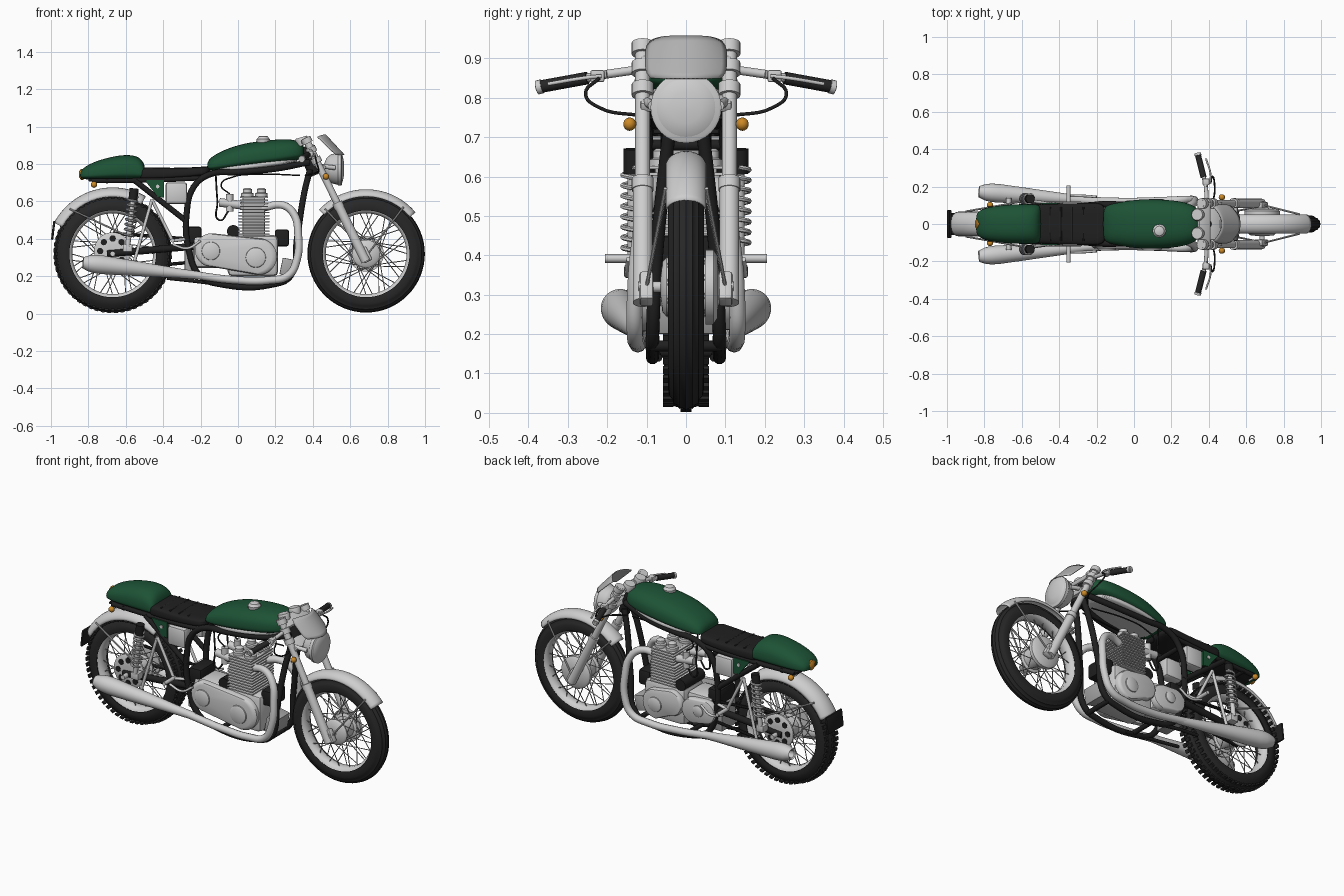
import bpy, bmesh, math
from math import sin, cos, pi, tau
from mathutils import Vector, Matrix

if "Cube" in bpy.data.objects:
    bpy.data.objects.remove(bpy.data.objects["Cube"])


def material(name, rgb, rough=0.5):
    m = bpy.data.materials.new(name)
    m.use_nodes = True
    m.diffuse_color = (*rgb, 1)
    bsdf = m.node_tree.nodes["Principled BSDF"]
    bsdf.inputs["Base Color"].default_value = (*rgb, 1)
    bsdf.inputs["Roughness"].default_value = rough
    return m


SILVER = material("silver", (.62, .62, .62))
STEEL = material("dull steel", (.4, .4, .4))
BLACK = material("black", (.014, .014, .014))
RUBBER = material("rubber", (.02, .02, .02))
GREEN = material("green paint", (.012, .085, .036))
AMBER = material("amber", (.6, .25, .02))
SMOKE = material("screen grey", (.45, .45, .45))


def finish(name, bm, mat, angle=40):
    bmesh.ops.recalc_face_normals(bm, faces=bm.faces)
    me = bpy.data.meshes.new(name)
    bm.to_mesh(me)
    bm.free()
    me.materials.append(mat)
    me.shade_smooth()
    me.set_sharp_from_angle(angle=math.radians(angle))
    ob = bpy.data.objects.new(name, me)
    bpy.context.collection.objects.link(ob)
    return ob


def skin(bm, rings, closed=True, caps=True):
    rows = [[bm.verts.new(p) for p in ring] for ring in rings]
    n = len(rows[0])
    for a, b in zip(rows, rows[1:]):
        for i in range(n if closed else n - 1):
            j = (i + 1) % n
            bm.faces.new((a[i], a[j], b[j], b[i]))
    if caps:
        bm.faces.new(rows[0])
        bm.faces.new(rows[-1])


def turned(name, origin, axis, profile, mat, seg=32, caps=True):
    """Lathe (distance along axis, radius) pairs."""
    q = Vector((0, 0, 1)).rotation_difference(Vector(axis))
    bm = bmesh.new()
    skin(bm, [[Vector(origin) + q @ Vector((r * cos(tau * i / seg), r * sin(tau * i / seg), t))
               for i in range(seg)] for t, r in profile], caps=caps)
    return finish(name, bm, mat)


def rods(name, pairs, r, mat, seg=12):
    bm = bmesh.new()
    for a, b in pairs:
        a, b = Vector(a), Vector(b)
        rot = (b - a).to_track_quat('Z', 'Y').to_matrix().to_4x4()
        bmesh.ops.create_cone(bm, cap_ends=True, segments=seg, radius1=r, radius2=r,
                              depth=(b - a).length, matrix=Matrix.Translation((a + b) / 2) @ rot)
    return finish(name, bm, mat)


def boxes(name, items, mat, bevel=.004):
    """Boxes given as (centre, size, tilt about y)."""
    bm = bmesh.new()
    for c, s, tilt in items:
        bmesh.ops.create_cube(bm, size=1, matrix=Matrix.Translation(c) @ Matrix.Rotation(tilt, 4, 'Y')
                              @ Matrix.Diagonal((*s, 1)))
    if bevel:
        bmesh.ops.bevel(bm, geom=bm.edges[:], offset=bevel, segments=2, affect='EDGES', profile=.5)
    return finish(name, bm, mat)


def tube(name, pts, r, mat, radii=None, res=3):
    cu = bpy.data.curves.new(name, 'CURVE')
    cu.dimensions, cu.bevel_depth, cu.bevel_resolution = '3D', r, res
    cu.resolution_u, cu.use_fill_caps = 6, True
    sp = cu.splines.new('BEZIER')
    sp.bezier_points.add(len(pts) - 1)
    for i, (bp, p) in enumerate(zip(sp.bezier_points, pts)):
        bp.co, bp.handle_left_type, bp.handle_right_type = p, 'AUTO', 'AUTO'
        bp.radius = radii[i] if radii else 1
    tmp = bpy.data.objects.new(name + " path", cu)
    bpy.context.collection.objects.link(tmp)
    bm = bmesh.new()
    bm.from_mesh(tmp.to_mesh())
    bpy.data.objects.remove(tmp)
    return finish(name, bm, mat)


def capsule(name, a, b, y0, y1, mat):
    """Rounded cover around two circles (x, z, radius)."""
    ring = [(x + r * cos(t0 + pi * i / 14), z + r * sin(t0 + pi * i / 14))
            for (x, z, r), t0 in ((a, pi / 2), (b, -pi / 2)) for i in range(15)]
    cx, cz = (a[0] + b[0]) / 2, (a[1] + b[1]) / 2
    bm = bmesh.new()
    skin(bm, [[(cx + (x - cx) * k, y0 + (y1 - y0) * t, cz + (z - cz) * k) for x, z in ring]
              for t, k in ((0, 1), (.6, 1), (.9, .95), (1, .87))])
    return finish(name, bm, mat)


def body(name, stations, mat, belly=.3, power=2.5):
    """Loft of (x, bottom, top, half width) sections."""
    def arc(v):
        return math.copysign(abs(v) ** (2 / power), v)
    bm = bmesh.new()
    rings = []
    for x, lo, hi, w in stations:
        mid = lo + belly * (hi - lo)
        rings.append([(x, w * arc(cos(t)), mid + (hi - mid if sin(t) > 0 else mid - lo) * arc(sin(t)))
                      for t in (tau * i / 24 for i in range(24))])
    skin(bm, rings)
    ob = finish(name, bm, mat, 80)
    ob.modifiers.new("smooth", 'SUBSURF').levels = 2
    return ob


def fender(name, cx, radius, w, start, end):
    bm = bmesh.new()
    rings = []
    for i in range(33):
        a = math.radians(start + (end - start) * i / 32)
        row = [(w * sin(t), radius - w * .75 * (1 - cos(t))) for t in (pi / 2 * k / 6 for k in range(-6, 7))]
        rings.append([(cx + r * cos(a), y, AXLE + r * sin(a)) for y, r in row])
    skin(bm, rings, closed=False, caps=False)
    finish(name, bm, SILVER).modifiers.new("thickness", 'SOLIDIFY').thickness = .005


def wheel(label, cx, w, ribs, hub):
    # Tyre with grooved tread
    prof = [(-w * .7, .24)]
    for i in range(ribs):
        t = -1.9 + 3.8 * i / (ribs - 1)
        cut = .004 if i % 2 and abs(t) < 1.2 else 0
        prof.append(((w - cut) * sin(t), .252 + (.062 - cut) * cos(t)))
    prof.append((w * .7, .24))
    turned(label + "_tyre", (cx, 0, AXLE), (0, 1, 0), prof, RUBBER, 64, caps=False)
    turned(label + "_rim", (cx, 0, AXLE), (0, 1, 0),
           [(-.037, .252), (-.04, .244), (-.034, .228), (-.016, .216), (.016, .216), (.034, .228),
            (.04, .244), (.037, .252)], SILVER, 64, caps=False)
    # Laced spokes
    pairs = []
    for i in range(40):
        a, s = tau * i / 40, 1 if i % 2 else -1
        b = a + (.75 if i % 4 < 2 else -.75)
        pairs.append(((cx + hub * cos(b), s * .045, AXLE + hub * sin(b)),
                      (cx + .222 * cos(a), s * .012, AXLE + .222 * sin(a))))
    rods(label + "_spokes", pairs, .0025, STEEL, 6)
    turned(label + "_hub", (cx, 0, AXLE), (0, 1, 0),
           [(-.065, .02), (-.06, hub * .85), (-.05, hub), (-.044, hub), (-.038, hub * .8), (.038, hub * .8),
            (.044, hub), (.05, hub), (.06, hub * .85), (.065, .02)], SILVER)


AXLE, FX, RX = .32, .685, -.67
wheel("front", FX, .046, 21, .075)
wheel("rear", RX, .056, 13, .07)
blocks = bmesh.new()
for i in range(56):
    for y, r in ((-.045, .299), (0, .312), (.045, .299)):
        turn = Matrix.Rotation(tau * (i + (y == 0) * .5) / 56, 4, 'Y')
        bmesh.ops.create_cube(blocks, size=1, matrix=Matrix.Translation((RX, 0, AXLE)) @ turn
                              @ Matrix.Translation((0, y, r)) @ Matrix.Diagonal((.02, .027, .011, 1)))
finish("rear_tread_blocks", blocks, RUBBER)
rods("axles", [((FX, -.12, AXLE), (FX, .12, AXLE)), ((RX, -.14, AXLE), (RX, .14, AXLE))], .014, SILVER)

# Fenders, flap and stays
fender("front_fender", FX, .345, .052, 40, 137)
fender("rear_fender", RX, .355, .066, 60, 152)
boxes("rear_flap", [((-.988, 0, .445), (.012, .15, .1), .12)], BLACK)
for s in (-1, 1):
    rods("fender_stays", [((FX + dx, s * .052, z), (FX + .01, s * .1, AXLE)) for dx, z in ((-.22, .56), (.2, .57))]
         + [((-.9, s * .067, .56), (-.6, s * .12, .42))], .005, SILVER, 8)

# Tank, seat and tail
body("fuel_tank", [(-.165, .775, .8, .06), (-.155, .765, .83, .1), (-.1, .765, .865, .112), (0, .775, .905, .132),
                   (.12, .79, .925, .134), (.24, .805, .935, .125), (.31, .82, .93, .105), (.345, .83, .91, .08),
                   (.352, .85, .89, .05)], GREEN)
body("tank_base", [(-.14, .757, .785, .09), (0, .765, .8, .122), (.15, .782, .815, .124), (.33, .808, .845, .085)],
     SILVER, .5, 4)
turned("filler_cap", (.135, -.037, .915), (0, 0, 1), [(0, .034), (.018, .036), (.024, .03), (.032, .026), (.036, .015)],
       SILVER, 12)
body("seat_pad", [(-.53, .72, .775, .1), (-.51, .715, .785, .107), (-.35, .72, .778, .11), (-.2, .735, .785, .115),
                  (-.145, .745, .79, .105)], BLACK, .4, 4)
rods("seat_ribs", [((x, -.09, .777), (x, .09, .777)) for x in (-.45, -.39, -.33, -.27, -.21)], .005, RUBBER, 8)
body("tail_hump", [(-.845, .73, .75, .04), (-.835, .72, .775, .07), (-.78, .715, .81, .092), (-.68, .715, .84, .104),
                   (-.59, .715, .853, .108), (-.525, .715, .84, .106), (-.5, .72, .8, .1), (-.497, .73, .77, .07)], GREEN)
boxes("seat_base", [((-.62, 0, .715), (.36, .17, .015), 0)], BLACK)
turned("tail_light", (-.825, 0, .745), (-1, 0, 0), [(0, .03), (.015, .029), (.025, .015)], AMBER, 16)

# Fork, steering and front lighting
def fork(z, y=0.0):
    return (.36 + (.94 - z) * .49, y, z)


for s in (-1, 1):
    y = s * .11
    rods("fork_tube", [(fork(.94, y), fork(.5, y))], .019, SILVER, 24)
    rods("fork_slider", [(fork(.585, y), fork(.28, y))], .025, SILVER, 24)
    rods("fork_collars", [(fork(z + .014, y), fork(z - .014, y)) for z in (.925, .875, .82, .58)], .028, SILVER, 20)
    boxes("axle_lug", [((FX - .005, s * .1, .315), (.05, .035, .08), -.46)], SILVER, .008)
    rods("handlebar", [((.39, s * .11, .873), (.385, s * .2, .86)), ((.385, s * .2, .86), (.34, s * .38, .826))],
         .011, SILVER)
    rods("grip", [((.372, s * .25, .85), (.343, s * .365, .829))], .016, RUBBER, 16)
    rods("grip_end", [((.343, s * .365, .829), (.34, s * .378, .826))], .018, SILVER, 16)
    boxes("lever_clamp", [((.385, s * .225, .855), (.035, .035, .03), 0)], SILVER)
    tube("lever", [(.405, s * .215, .855), (.41, s * .26, .85), (.385, s * .35, .835)], .005, SILVER)
    tube("control_cable", [(.41, s * .22, .85), (.42, s * .255, .81), (.43, s * .22, .775), (.42, s * .12, .755),
                           (.36, s * .04, .74)], .0045, BLACK)
    turned("gauge", (.35, s * .05, .9), (-.3, 0, 1), [(0, .03), (.035, .034), (.045, .03)], SILVER, 24)
    rods("signal_stem", [((.46, s * .1, .733), (.47, s * .135, .733)), ((-.77, s * .05, .69), (-.77, s * .095, .69))],
         .006, SILVER)
    for x, yy, z in ((.47, .143, .733), (-.77, .102, .69)):
        turned("signal_lamp", (x, s * yy - .016, z), (0, 1, 0),
               [(.016 - .016 * cos(t), .001 + .016 * sin(t)) for t in (pi * i / 8 for i in range(9))], AMBER, 16)
    rods("headlight_bracket", [(fork(.79, s * .1), (.52, s * .085, .78))], .012, SILVER)
boxes("fork_yokes", [((.375, 0, .905), (.07, .23, .022), .46), ((.435, 0, .79), (.07, .23, .025), .46)], SILVER)
rods("steering_head", [((.35, 0, .89), (.41, 0, .74))], .032, BLACK, 20)
turned("headlight_shell", (.46, 0, .775), (1, 0, 0), [(0, .025), (.012, .055), (.035, .076), (.07, .085), (.075, .09),
                                                      (.092, .09), (.096, .084)], SILVER)
turned("headlight_lens", (.55, 0, .775), (1, 0, 0), [(0, .083), (.009, .07), (.016, .04), (.018, .005)], SILVER)

# Fly screen, curved with rounded corners
bm = bmesh.new()
skin(bm, [[(.57 - .1 * v - .045 * u * u, .104 * u * (1 - .13 * abs(2 * v - 1) ** 4), .85 + .108 * v - .012 * v * u ** 4)
           for u in (k / 8 - 1 for k in range(17))] for v in (k / 8 for k in range(9))], closed=False, caps=False)
finish("fly_screen", bm, SMOKE).modifiers.new("thickness", 'SOLIDIFY').thickness = .004

# Frame, rear suspension and exhausts
for s in (-1, 1):
    def side(*pts):
        return [(x, s * y, z) for x, y, z in pts]
    tube("frame_loop", side((.38, .035, .81), (.2, .08, .775), (0, .1, .757), (-.15, .105, .745), (-.235, .1, .68),
                            (-.275, .095, .53), (-.265, .09, .35), (-.2, .085, .2), (-.08, .085, .155),
                            (.18, .085, .155), (.28, .085, .2), (.315, .075, .4), (.355, .05, .65), (.385, .035, .77)),
         .017, BLACK)
    tube("seat_rail", side((-.2, .1, .725), (-.4, .095, .715), (-.78, .08, .71)), .013, BLACK)
    rods("seat_strut", [side((-.55, .095, .71), (-.27, .095, .49))], .015, BLACK)
    rods("swingarm", [side((-.24, .085, .36), (-.7, .085, .32))], .019, BLACK, 16)
    tube("stand_bar", side((-.38, .08, .19), (-.2, .085, .17), (0, .07, .14)), .01, BLACK)
    top, low = Vector((-.555, s * .135, .67)), Vector((-.59, s * .135, .36))
    rods("shock_body", [(top, low)], .014, SILVER)
    rods("shock_cover", [(top, top.lerp(low, .2))], .024, BLACK, 16)
    tube("shock_spring", [top.lerp(low, .15 + .68 * i / 64) + Vector((.026 * cos(i * pi / 4), .026 * sin(i * pi / 4), 0))
                          for i in range(65)], .006, SILVER, res=1)
    boxes("shock_mount", [((-.59, s * .12, .35), (.05, .05, .04), 0)], SILVER)
    tube("exhaust_header", side((.13, .06, .565), (.24, .08, .58), (.3, .1, .53), (.322, .12, .42), (.315, .13, .29),
                                (.27, .13, .205), (.16, .125, .178), (-.02, .12, .18), (-.22, .125, .205),
                                (-.36, .135, .228)), .021, SILVER)
    turned("silencer", (-.2, s * .12, .203), (-.63, s * .053, .07),
           [(0, .021), (.12, .026), (.25, .034), (.42, .044), (.53, .05), (.57, .049), (.6, .044), (.635, .03),
            (.63, .022), (.58, .02)], SILVER)
    rods("foot_peg", [side((-.35, .1, .392), (-.35, .205, .392))], .011, SILVER)
    rods("peg_bracket", [side((-.35, .11, .39), (-.46, .11, .61)), side((-.35, .11, .39), (-.27, .095, .4)),
                         side((-.46, .11, .61), (-.56, .125, .26))], .009, SILVER)
    tube("brake_pedal", side((-.35, .15, .37), (-.27, .15, .35), (-.2, .145, .39)), .007, SILVER)
    # Green corner panel and fixing
    bm = bmesh.new()
    skin(bm, [side((-.5, y, .715), (-.395, y, .715), (-.395, y, .62), (-.43, y, .625)) for y in (.098, .112)])
    finish("corner_panel", bm, GREEN)
    rods("panel_bolt", [side((-.43, .11, .68), (-.43, .117, .68))], .01, SILVER)
    boxes("side_tank", [((-.33, s * .085, .645), (.115, .07, .115), 0)], SILVER, .014)
rods("frame_crossbars", [((x, -.09, z), (x, .09, z)) for x, z in ((-.06, .155), (.25, .17), (-.265, .36), (-.24, .68),
                                                                   (-.7, .71))], .014, BLACK)

# Rear sprocket with dark holes, and chain
for s in (-1, 1):
    turned("rear_drum_plate", (RX, s * .07, .335), (0, s, 0), [(0, .1), (.01, .1), (.016, .09), (.018, .03)], SILVER)
    rods("drum_holes", [((RX + .067 * cos(a), s * .08, .335 + .067 * sin(a)), (RX + .067 * cos(a), s * .09, .335 + .067 * sin(a)))
                        for a in (tau * i / 8 for i in range(8))], .017, BLACK)
turned("front_drum_plate", (FX, .05, AXLE), (0, 1, 0), [(0, .095), (.02, .095), (.03, .08), (.035, .03)], SILVER)
rods("chain", [((RX, .07, .43), (-.2, .07, .395)), ((RX, .07, .235), (-.2, .07, .28))], .009, BLACK, 8)

# Engine
boxes("crankcase", [((.08, 0, .31), (.27, .19, .22), 0), ((-.15, 0, .33), (.18, .17, .17), 0)], SILVER, .025)
capsule("primary_cover", (-.14, .34, .09), (.11, .305, .098), -.095, -.132, SILVER)
capsule("timing_cover", (.02, .33, .075), (.12, .3, .09), .09, .125, SILVER)
capsule("gearbox_cover", (-.2, .33, .07), (-.12, .32, .075), .08, .115, SILVER)
for x, y, z, r in ((.095, -.128, .3, .055), (-.145, -.128, .335, .05), (.12, .12, .3, .045), (-.16, .11, .33, .035)):
    turned("cover_boss", (x, y, z), (0, math.copysign(1, y), 0), [(0, r), (.01, r * .95), (.014, r * .8)], SILVER)
boxes("cylinder_core", [((.085, 0, .52), (.12, .16, .22), 0)], STEEL, .01)
boxes("cooling_fins", [((.085, 0, .425 + .0165 * i), (.165 if i < 8 else .15, .21, .007), 0) for i in range(13)],
      SILVER, 0)
for y in (-.06, .06):
    for x in (.05, .125):
        turned("valve_cap", (x, y, .625), (0, 0, 1), [(0, .034), (.018, .034), (.022, .024), (.04, .024), (.046, .016)],
               SILVER, 12)
    rods("carburettor", [((.02, y, .58), (-.1, y, .595))], .023, SILVER, 16)
    rods("carburettor_bowl", [((-.045, y, .545), (-.045, y, .64))], .02, SILVER, 16)
    tube("fuel_line", [(-.045, y, .64), (-.09, y, .69), (-.03, y, .73), (.1, y, .745), (.33, y * .6, .74)], .004, BLACK)
    tube("breather_line", [(-.05, y, .55), (-.1, y, .5), (-.11, y, .6), (-.12, y, .76)], .005, BLACK)
boxes("dark_units", [((.235, 0, .405), (.075, .13, .09), 0), ((-.235, 0, .42), (.08, .15, .09), 0)], BLACK, .012)
rods("magneto", [((-.025, -.1, .44), (-.025, .09, .44))], .034, BLACK, 20)
boxes("engine_plates", [((.26, 0, .25), (.06, .14, .09), .2), ((-.25, 0, .3), (.07, .13, .16), 0)], STEEL)
